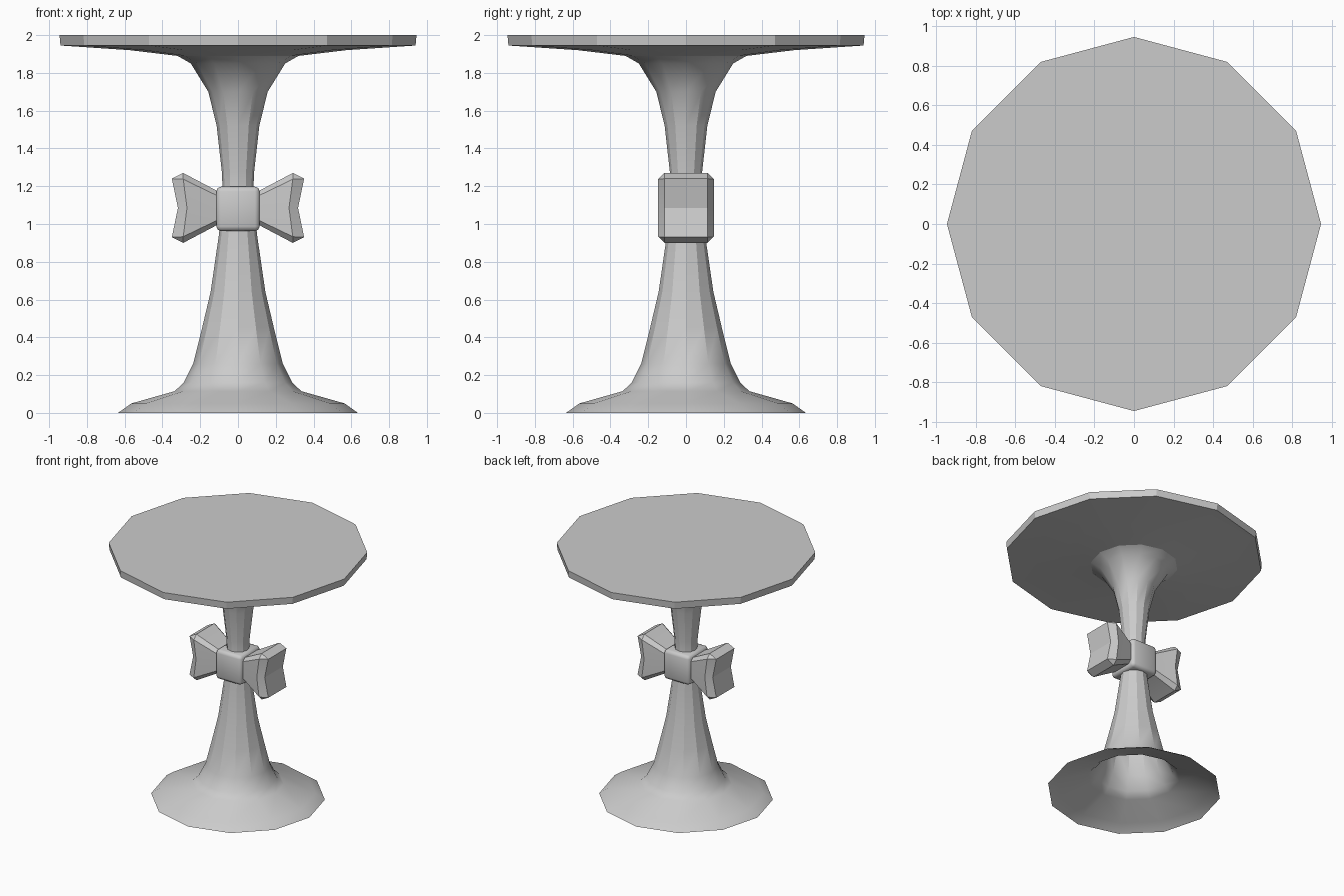
import bpy, bmesh
from math import sin, cos, pi, radians

if "Cube" in bpy.data.objects:
    bpy.data.objects.remove(bpy.data.objects["Cube"])

SIDES = 12


def finish(name, bm, angle):
    bmesh.ops.remove_doubles(bm, verts=bm.verts, dist=0.0005)
    bmesh.ops.recalc_face_normals(bm, faces=bm.faces)
    mesh = bpy.data.meshes.new(name)
    bm.to_mesh(mesh)
    bm.free()
    ob = bpy.data.objects.new(name, mesh)
    bpy.context.collection.objects.link(ob)
    bpy.ops.object.select_all(action='DESELECT')
    ob.select_set(True)
    bpy.context.view_layer.objects.active = ob
    bpy.ops.object.shade_smooth_by_angle(angle=radians(angle))
    return ob


def bridge(bm, a, b):
    n = len(a)
    for i in range(n):
        j = (i + 1) % n
        bm.faces.new((a[i], a[j], b[j], b[i]))


def lathe(name, profile, cap_top):
    bm = bmesh.new()
    rings = [[bm.verts.new((r * cos(2 * pi * i / SIDES), r * sin(2 * pi * i / SIDES), z))
              for i in range(SIDES)] for r, z in profile]
    for a, b in zip(rings, rings[1:]):
        bridge(bm, a, b)
    if cap_top:
        bm.faces.new(rings[-1])
    return finish(name, bm, 29)


# Flared pedestal, hollow and open underneath
lathe("pedestal", [(0.635, 0), (0.565, 0.05), (0.335, 0.115), (0.288, 0.16),
                   (0.237, 0.26), (0.19, 0.45), (0.145, 0.64), (0.1, 0.95), (0.082, 1.2),
                   (0.086, 1.28), (0.113, 1.52), (0.157, 1.7), (0.25, 1.85),
                   (0.32, 1.89)], False)

# Table top with shallow sloping underside
lathe("table_top", [(0.32, 1.89), (0.57, 1.92), (0.94, 1.945), (0.945, 2.0)], True)

# Bow loops: octagonal sections widening outward, with pinched end caps
BOW_Z = 1.085


def section(bm, x, x_mid, w, h, c):
    half = [(w - c, h, x), (w, h - c, x), (w, 0, x_mid), (w, c - h, x), (w - c, -h, x)]
    pts = half + [(-y, z, px) for y, z, px in reversed(half)]
    return [bm.verts.new((px, y, BOW_Z + z)) for y, z, px in pts]


bm = bmesh.new()
rings = [section(bm, 0.05, 0.05, 0.085, 0.075, 0.02),
         section(bm, 0.11, 0.11, 0.1, 0.09, 0.025),
         section(bm, 0.29, 0.27, 0.147, 0.185, 0.033),
         section(bm, 0.35, 0.318, 0.115, 0.155, 0.0)]
for a, b in zip(rings, rings[1:]):
    bridge(bm, a, b)
e = rings[-1]
bm.faces.new((e[1], e[2], e[7], e[8]))
bm.faces.new((e[2], e[3], e[6], e[7]))
# drop the zero-area corner faces, then mirror to the other side
bmesh.ops.dissolve_degenerate(bm, edges=bm.edges, dist=0.0005)
loops = finish("bow_loops", bm, 20)
loops.modifiers.new("mirror", 'MIRROR').use_axis[0] = True

# Bow knot around the stem
bm = bmesh.new()
bmesh.ops.create_cube(bm, size=1)
for v in bm.verts:
    v.co = (v.co.x * 0.23, v.co.y * 0.25, v.co.z * 0.235 + 1.08)
bmesh.ops.bevel(bm, geom=bm.edges[:], offset=0.025, segments=2, profile=0.5, affect='EDGES')
finish("bow_knot", bm, 50)
